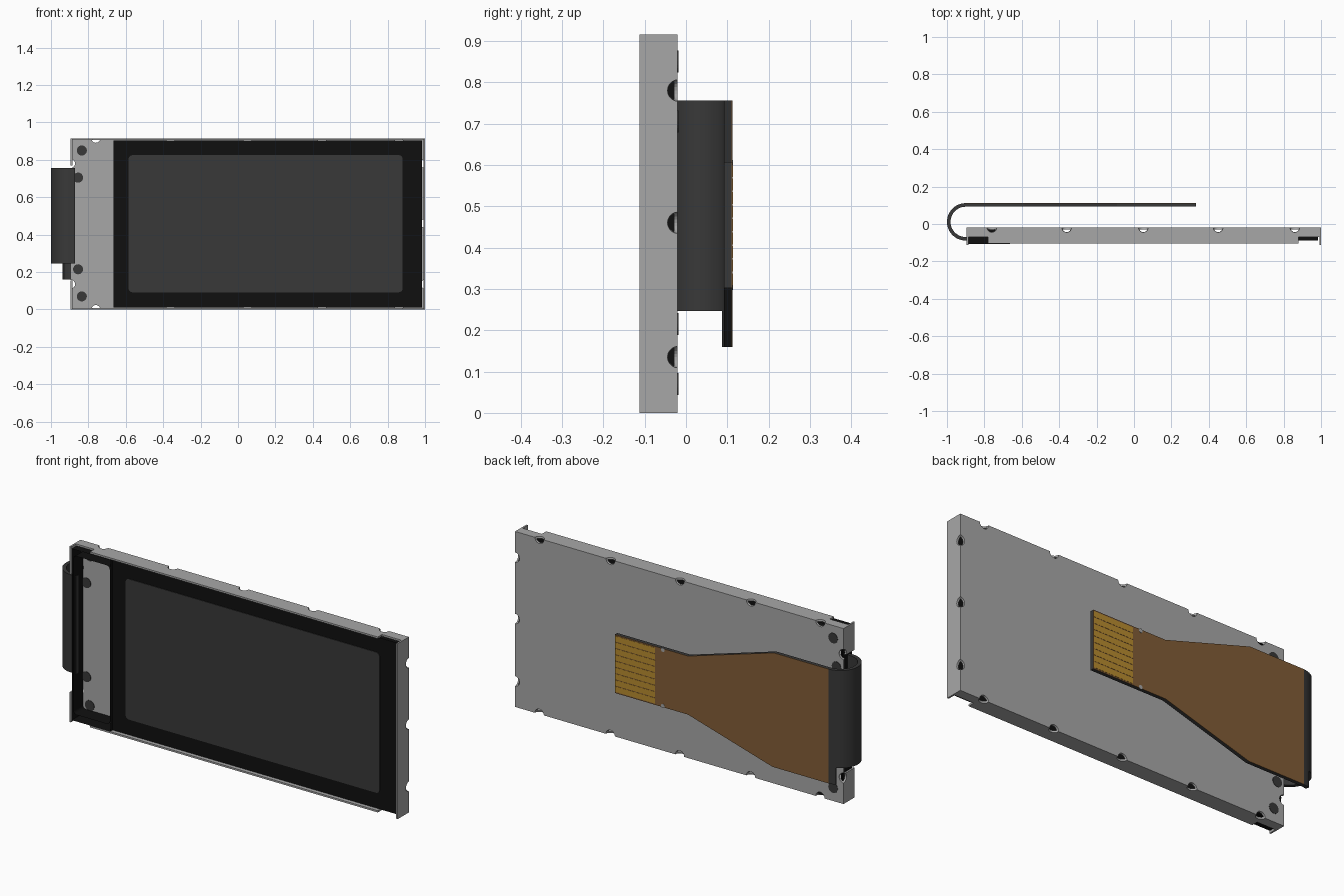
import bpy, bmesh, math
from mathutils import Vector

cube = bpy.data.objects.get("Cube")
if cube:
    bpy.data.objects.remove(cube, do_unlink=True)


def material(name, rgb, rough=0.6):
    m = bpy.data.materials.new(name)
    m.use_nodes = True
    m.diffuse_color = (*rgb, 1)
    bsdf = m.node_tree.nodes["Principled BSDF"]
    bsdf.inputs["Base Color"].default_value = (*rgb, 1)
    bsdf.inputs["Roughness"].default_value = rough
    return m


METAL = material("grey metal", (0.39, 0.39, 0.39))
BLACK = material("black plastic", (0.005, 0.005, 0.005))
DARK = material("dark grey", (0.04, 0.04, 0.04))
BROWN = material("brown film", (0.223, 0.109, 0.037))
GOLD = material("gold contacts", (0.48, 0.26, 0.028))


def prism(name, pts, a, b, mat, axis="y", caps=True, smooth=False):
    """Extrude a 2D outline from a to b: along y the outline is (x, z), along z it is (x, y)."""
    place = (lambda p, d: (p[0], d, p[1])) if axis == "y" else (lambda p, d: (p[0], p[1], d))
    bm = bmesh.new()
    lo = [bm.verts.new(place(p, a)) for p in pts]
    hi = [bm.verts.new(place(p, b)) for p in pts]
    n = len(pts)
    for i in range(n):
        bm.faces.new((lo[i], lo[(i + 1) % n], hi[(i + 1) % n], hi[i]))
    if caps:
        bm.faces.new(lo)
        bm.faces.new(hi)
    bmesh.ops.recalc_face_normals(bm, faces=bm.faces)
    me = bpy.data.meshes.new(name)
    bm.to_mesh(me)
    bm.free()
    me.materials.append(mat)
    ob = bpy.data.objects.new(name, me)
    bpy.context.collection.objects.link(ob)
    if smooth:
        bpy.ops.object.select_all(action="DESELECT")
        ob.select_set(True)
        bpy.context.view_layer.objects.active = ob
        bpy.ops.object.shade_smooth_by_angle(angle=math.radians(30))
    return ob


def rect(x0, x1, z0, z1, r=0.0, seg=5):
    """Rectangle outline, with rounded corners when r is set."""
    if r == 0:
        return [(x0, z0), (x1, z0), (x1, z1), (x0, z1)]
    pts = []
    for cx, cz, start in ((x1 - r, z0 + r, -90), (x1 - r, z1 - r, 0),
                          (x0 + r, z1 - r, 90), (x0 + r, z0 + r, 180)):
        for i in range(seg + 1):
            t = math.radians(start + 90 * i / seg)
            pts.append((cx + r * math.cos(t), cz + r * math.sin(t)))
    return pts


def circle(cx, cz, r, n=20):
    return [(cx + r * math.cos(2 * math.pi * i / n), cz + r * math.sin(2 * math.pi * i / n)) for i in range(n)]


# Metal tray: back plate and folded flanges
L, R, H = -0.895, 1.0, 0.915
FRONT, BACK, T = -0.112, -0.02, 0.009
tray = [prism("back_plate", rect(L, R, 0, H), BACK - T, BACK, METAL)]
flange = [(L, BACK - T), (L, -0.07), (-0.78, -0.07), (-0.78, -0.105),
          (0.88, -0.105), (0.88, -0.07), (R, -0.07), (R, BACK - T)]
tray.append(prism("top_flange", flange, H - T, H, METAL, "z"))
tray.append(prism("bottom_flange", flange, 0, T, METAL, "z"))
tray.append(prism("left_end_flange", rect(R - T, R, 0, H), FRONT, BACK - T, METAL))
tray.append(prism("right_end_flange_upper", rect(L, L + T, 0.77, H), FRONT, BACK - T, METAL))
tray.append(prism("right_end_flange_lower", rect(L, L + T, 0, 0.155), FRONT, BACK - T, METAL))

# Round notches along the rear edges of the tray
spots = [(x, z) for x in (-0.76, -0.36, 0.05, 0.45, 0.86) for z in (0, H)]
spots += [(R, 0.135), (R, 0.46), (R, 0.78), (L, 0.135), (L, 0.78)]
bm = bmesh.new()
for x, z in spots:
    made = bmesh.ops.create_uvsphere(bm, u_segments=16, v_segments=10, radius=0.026)
    bmesh.ops.translate(bm, verts=made["verts"], vec=Vector((x, BACK + 0.001, z)))
me = bpy.data.meshes.new("notch_cutter")
bm.to_mesh(me)
bm.free()
cutter = bpy.data.objects.new("notch_cutter", me)
cutter.hide_render = True
bpy.context.collection.objects.link(cutter)
for ob in tray:
    mod = ob.modifiers.new("notches", "BOOLEAN")
    mod.operation = "DIFFERENCE"
    mod.solver = "EXACT"
    mod.object = cutter
    bpy.context.view_layer.objects.active = ob
    bpy.ops.object.modifier_apply(modifier=mod.name)
bpy.data.objects.remove(cutter, do_unlink=True)

# Dark rivets in the plate beside the display
for i, (x, z) in enumerate([(-0.835, 0.85), (-0.855, 0.705), (-0.855, 0.215), (-0.835, 0.07)]):
    prism(f"rivet_{i + 1}", circle(x, z, 0.027), BACK - T - 0.002, BACK + 0.002, DARK)

# Display: black bezel slab with the dark active area
prism("display_bezel", rect(-0.665, 0.985, 0.011, 0.904), -0.088, -0.067, BLACK)
prism("display_area", rect(-0.585, 0.88, 0.092, 0.825, 0.02), -0.091, -0.088, DARK)

# Thin black walls around the open bay next to the display
prism("bay_inner_wall", rect(-0.875, -0.665, 0.045, 0.872, 0.018), -0.107, BACK - T, BLACK, caps=False)
prism("bay_outer_wall", rect(-0.884, -0.662, 0.0105, 0.9045), -0.107, BACK - T, BLACK, caps=False)

# Ribbon cable: curl at the end, then a tapering run behind the tray
CX, CY, RO, RI = -0.9, 0.0115, 0.1, 0.081


def curl(a0, a1, n=24):
    def arc(r):
        return [(CX + r * math.cos(math.radians(a0 + (a1 - a0) * i / n)),
                 CY + r * math.sin(math.radians(a0 + (a1 - a0) * i / n))) for i in range(n + 1)]
    return arc(RO), arc(RI)


outer, inner = curl(90, 270)
tail = [(-0.872, CY - RO), (-0.872, CY - RI)]
prism("cable_curl", outer + tail + inner[::-1], 0.247, 0.756, DARK, "z", smooth=True)
outer, inner = curl(90, 112, 5)
prism("cable_curl_lower_edge", outer + inner[::-1], 0.16, 0.247, DARK, "z", smooth=True)

run = [(CX, 0.16), (-0.578, 0.16), (-0.09, 0.302), (0.332, 0.302),
       (0.332, 0.607), (-0.09, 0.607), (-0.585, 0.756), (CX, 0.756)]
TOP = CY + RO
prism("cable_run", run, CY + RI, TOP - 0.001, DARK)
prism("cable_film", run, TOP - 0.001, TOP + 0.001, BROWN)

# Gold contact fingers at the cable tip
fingers = 9
pitch = 0.295 / fingers
for i in range(fingers):
    z = 0.307 + i * pitch
    prism(f"contact_{i + 1}", rect(0.10, 0.33, z + 0.002, z + pitch - 0.002), TOP, TOP + 0.002, GOLD)

# Small locating pads beside the contacts
for side, z in (("lower", 0.308), ("upper", 0.601)):
    prism(f"{side}_locating_pad", circle(0.055, z, 0.011, 12), TOP, TOP + 0.002, METAL)
